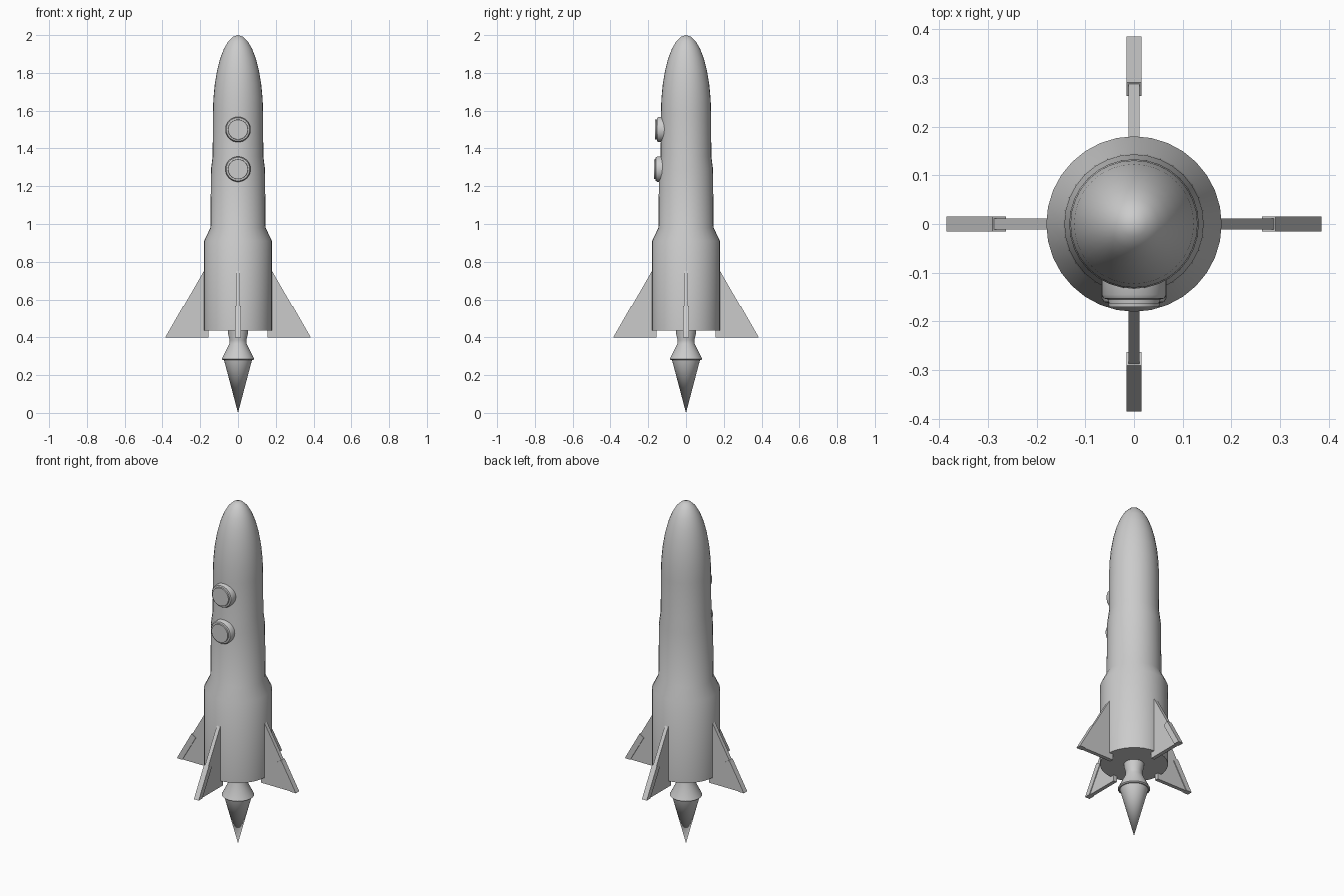
import bpy, bmesh, math
from mathutils import Matrix

if "Cube" in bpy.data.objects:
    bpy.data.objects.remove(bpy.data.objects["Cube"])

grey = bpy.data.materials.new("light_grey")
grey.diffuse_color = (0.6, 0.6, 0.6, 1)
grey.use_nodes = True
grey.node_tree.nodes["Principled BSDF"].inputs["Base Color"].default_value = grey.diffuse_color


def finish(bm, name, smooth=True):
    bmesh.ops.remove_doubles(bm, verts=bm.verts, dist=1e-5)
    bmesh.ops.recalc_face_normals(bm, faces=bm.faces)
    me = bpy.data.meshes.new(name)
    bm.to_mesh(me)
    bm.free()
    me.materials.append(grey)
    ob = bpy.data.objects.new(name, me)
    bpy.context.collection.objects.link(ob)
    if smooth:
        bpy.ops.object.select_all(action='DESELECT')
        ob.select_set(True)
        bpy.context.view_layer.objects.active = ob
        bpy.ops.object.shade_smooth_by_angle(angle=math.radians(35))
    return ob


def lathe(name, profile, sides=32, matrix=None):
    """Revolve (radius, height) points around z, then place with matrix."""
    bm = bmesh.new()
    vs = [bm.verts.new((r, 0, z)) for r, z in profile]
    es = [bm.edges.new(p) for p in zip(vs, vs[1:])]
    bmesh.ops.spin(bm, geom=vs + es, cent=(0, 0, 0), axis=(0, 0, 1),
                   angle=2 * math.pi, steps=sides)
    bmesh.ops.remove_doubles(bm, verts=bm.verts, dist=1e-5)
    if matrix:
        bm.transform(matrix)
    return finish(bm, name)


def plate(name, outline, half, angle):
    """Extrude an (x, z) outline to thickness and turn it around z."""
    bm = bmesh.new()
    f = bm.faces.new([bm.verts.new((x, -half, z)) for x, z in outline])
    ext = bmesh.ops.extrude_face_region(bm, geom=[f])
    bmesh.ops.translate(bm, vec=(0, 2 * half, 0),
                        verts=[v for v in ext["geom"] if isinstance(v, bmesh.types.BMVert)])
    bm.transform(Matrix.Rotation(angle, 4, 'Z'))
    return finish(bm, name, False)


# stepped body with rounded nose
nose = [(0.133 * math.cos(a), 1.58 + 0.42 * math.sin(a))
        for a in (math.pi / 2 * i / 8 for i in range(8))]
lathe("rocket_body", [(0, 0.435), (0.18, 0.435), (0.18, 0.91), (0.146, 0.98),
                      (0.143, 1.29), (0.134, 1.36)] + nose + [(0, 2.0)])

# engine nozzle and exhaust cone
lathe("engine_nozzle", [(0, 0.45), (0.055, 0.45), (0.053, 0.42), (0.044, 0.385),
                        (0.046, 0.365), (0.086, 0.285), (0.08, 0.28), (0, 0.28)])
lathe("exhaust_flame", [(0, 0.285), (0.074, 0.28), (0, 0)])

# round portholes on the front
for label, z, shift in (("upper", 1.50, 0.0), ("lower", 1.29, -0.007)):
    m = Matrix.Translation((0, shift, z)) @ Matrix.Rotation(math.pi / 2, 4, 'X')
    lathe(label + "_window", [(0, 0.10), (0.067, 0.10), (0.067, 0.145), (0.062, 0.153),
                              (0.053, 0.155), (0.052, 0.163), (0, 0.163)], 32, m)

# four fins, each with a thicker outer edge strip
for i, side in enumerate(("right", "back", "left", "front")):
    a = i * math.pi / 2
    plate(side + "_fin", [(0.155, 0.40), (0.382, 0.40), (0.178, 0.755), (0.155, 0.755)],
          0.011, a)
    plate(side + "_fin_edge", [(0.35, 0.40), (0.385, 0.40), (0.290, 0.567), (0.263, 0.55)],
          0.0155, a)
